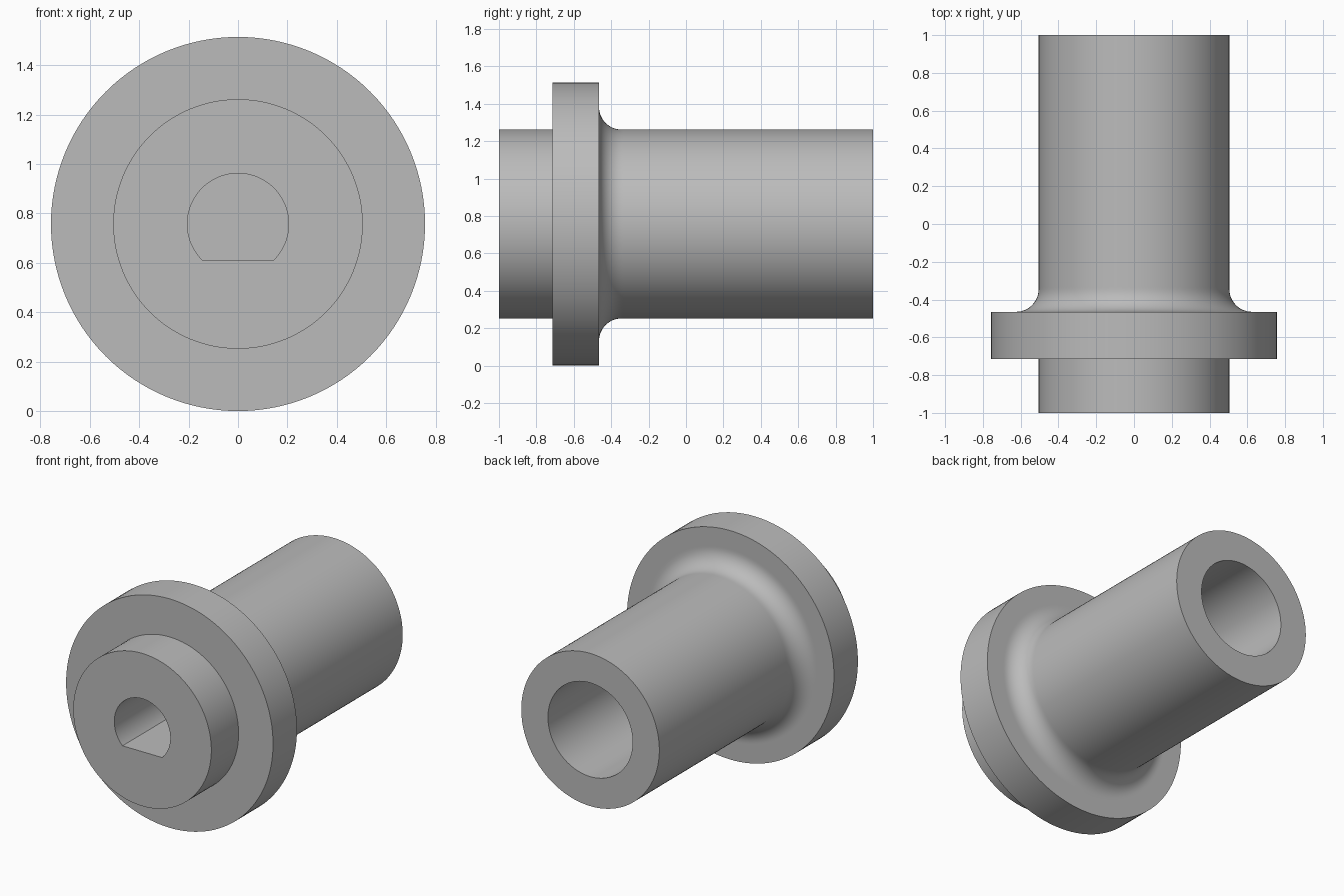
import bpy
import bmesh
from math import cos, sin, pi

if "Cube" in bpy.data.objects:
    bpy.data.objects.remove(bpy.data.objects["Cube"])

SEGMENTS = 128
AXIS_Z = 0.757
HUB_R, FLANGE_R, BORE_R, KEY_R = 0.505, 0.757, 0.31, 0.205
FLANGE_FRONT, FLANGE_BACK, FILLET = -0.715, -0.465, 0.12
KEY_FLOOR, BORE_FLOOR = -0.1, 0.1

steel = bpy.data.materials.new("grey steel")
steel.use_nodes = True
colour = (0.5, 0.5, 0.5, 1)
steel.diffuse_color = colour
steel.node_tree.nodes["Principled BSDF"].inputs["Base Color"].default_value = colour

# Fillet between the rear of the flange and the long sleeve
fillet_steps = 12
fillet = []
for i in range(fillet_steps + 1):
    a = pi / 2 * i / fillet_steps
    fillet.append((HUB_R + FILLET * (1 - sin(a)),
                   FLANGE_BACK + FILLET * (1 - cos(a))))

# Profile from key-hole floor, around the outside, to the rear bore floor:
# (radius, y, has flat)
profile = [(KEY_R, KEY_FLOOR, True), (KEY_R, -1, True)]
outside = [(HUB_R, -1), (HUB_R, FLANGE_FRONT), (FLANGE_R, FLANGE_FRONT),
           (FLANGE_R, FLANGE_BACK), (HUB_R + FILLET + 0.01, FLANGE_BACK)]
outside += fillet
outside += [(HUB_R, FLANGE_BACK + FILLET + 0.01), (HUB_R, 1),
            (BORE_R, 1), (BORE_R, BORE_FLOOR)]
profile += [(r, y, False) for r, y in outside]

# Turn the profile about the y axis, levelling the floor of the D-shaped hole
bm = bmesh.new()
rings = []
for radius, y, has_flat in profile:
    ring = []
    for i in range(SEGMENTS):
        a = 2 * pi * i / SEGMENTS
        z = radius * sin(a)
        if has_flat:
            z = max(z, -radius * sin(pi / 4))
        ring.append(bm.verts.new((radius * cos(a), y, AXIS_Z + z)))
    rings.append(ring)
for first, second in zip(rings, rings[1:]):
    for i in range(SEGMENTS):
        j = (i + 1) % SEGMENTS
        bm.faces.new((first[i], first[j], second[j], second[i]))

# Blind ends of the two holes
bm.faces.new(rings[0])
bm.faces.new(rings[-1])
bmesh.ops.recalc_face_normals(bm, faces=bm.faces)

mesh = bpy.data.meshes.new("flanged_bushing")
bm.to_mesh(mesh)
bm.free()
mesh.materials.append(steel)
bushing = bpy.data.objects.new("flanged_bushing", mesh)
bpy.context.collection.objects.link(bushing)
bpy.ops.object.select_all(action="DESELECT")
bushing.select_set(True)
bpy.context.view_layer.objects.active = bushing
bpy.ops.object.shade_smooth_by_angle(angle=pi / 6)
